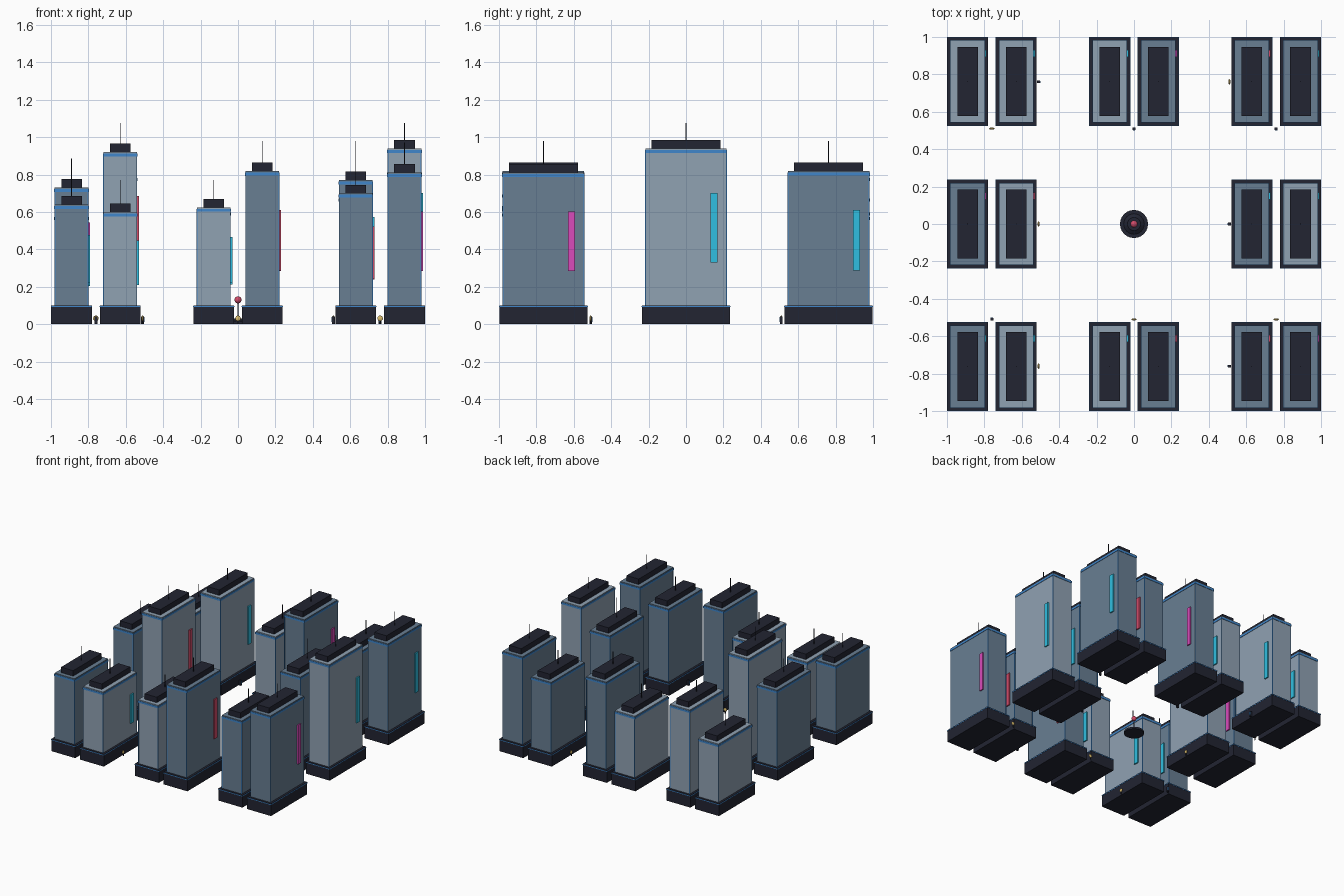
import bpy, math

if "Cube" in bpy.data.objects:
    bpy.data.objects.remove(bpy.data.objects["Cube"])

def mat(name, r, g, b):
    m = bpy.data.materials.new(name)
    m.diffuse_color = (r, g, b, 1)
    m.use_nodes = True
    m.node_tree.nodes["Principled BSDF"].inputs["Base Color"].default_value = m.diffuse_color
    return m

DARK = mat("dark", .016, .018, .032)
PALE = mat("pale_wall", .28, .36, .45)
SLATE = mat("slate_wall", .14, .21, .29)
BLUE = mat("blue_trim", .05, .24, .6)
GOLD = mat("gold", .7, .5, .15)
NEON = {"c": mat("cyan", .03, .52, .75), "m": mat("magenta", .7, .07, .5),
        "r": mat("red", .65, .07, .14)}

def finish(name, m):
    o = bpy.context.object
    o.name = name
    o.data.materials.append(m)
    return o

def box(name, x, y, z0, z1, w, d, m):
    bpy.ops.mesh.primitive_cube_add(size=1, location=(x, y, (z0 + z1) / 2))
    o = finish(name, m)
    o.scale = (w, d, z1 - z0)
    return o

def rod(name, x, y, z0, z1, r, m, n=8, r2=None):
    bpy.ops.mesh.primitive_cone_add(vertices=n, radius1=r, radius2=r if r2 is None else r2,
                                    depth=z1 - z0, location=(x, y, (z0 + z1) / 2))
    return finish(name, m)

def tower(x, y, h, wall, sign, tip):
    # podium with glowing upper edge
    box("podium", x, y, 0, .1, .217, .471, DARK)
    box("podium_trim", x, y, .091, .097, .22, .475, BLUE)
    # shaft, corner strips and crown band
    box("tower", x, y, .1, h, .18, .435, wall)
    for sx in (-1, 1):
        for sy in (-1, 1):
            box("corner_strip", x + sx * .0885, y + sy * .216, .1, h - .01, .005, .005, BLUE)
    box("crown_band", x, y, h - .024, h - .008, .186, .441, BLUE)
    # roof block and antenna
    box("roof_block", x, y, h, h + .045, .11, .37, DARK)
    rod("antenna", x, y, h + .045, tip, .0025, DARK, 6)
    # neon sign on the right wall
    box("neon_sign", x + .094, y + .15, h * .35, h * .745, .012, .038, NEON[sign])

# rows of towers: column x -> height, wall, sign colour, antenna tip
X = (-.89, -.63, -.13, .13, .63, .89)
P, S = PALE, SLATE
ROWS = {
    -.7625: [(.64, S, "c", .8), (.60, P, "c", .77), (.625, P, "c", .77),
             (.82, S, "r", .98), (.70, S, "r", .86), (.81, S, "m", .97)],
    0: [(.73, S, "m", .885), (.92, P, "r", 1.075), None, None,
        (.77, S, "c", .98), (.94, P, "c", 1.075)],
    .7625: [(.58, P, "c", .73), (.79, P, "c", .93), (.605, P, "c", .765),
            (.815, S, "m", .96), (.68, S, "r", .84), (.82, S, "c", .98)],
}
for y, row in ROWS.items():
    for x, t in zip(X, row):
        if t:
            tower(x, y, *t)

# street lamps: gold disc on a short stem, facing the street
def lamp(x, y, along_x):
    rod("lamp_stem", x, y, 0, .02, .004, DARK, 6)
    bpy.ops.mesh.primitive_uv_sphere_add(segments=12, ring_count=8, radius=.015,
                                         location=(x, y, .031))
    finish("lamp_disc", GOLD).scale = (1, .4, 1) if along_x else (.4, 1, 1)

for x, y, a in ((-.76, .51, 1), (0, -.51, 1), (.76, -.51, 1), (.51, .76, 0),
                (-.51, 0, 0), (-.51, -.76, 0)):
    lamp(x, y, a)

# street kiosks: dark box with a blue screen toward the street
for x, y in ((0, .51), (.76, .51), (-.76, -.51), (-.51, .76), (.51, 0), (.51, -.76)):
    box("kiosk", x, y, 0, .042, .017, .014, DARK)
    if abs(y) == .51:
        box("kiosk_screen", x, y - math.copysign(.008, y), .012, .038, .013, .003, BLUE)
    else:
        box("kiosk_screen", x - math.copysign(.0095, x), y, .012, .038, .003, .011, BLUE)

# central plaza: stepped round base, mast and red beacon
rod("plaza_base", 0, 0, 0, .016, .075, DARK, 24)
rod("plaza_step", 0, 0, .016, .03, .055, DARK, 24, .035)
rod("beacon_mast", 0, 0, .03, .12, .004, DARK, 8)
bpy.ops.mesh.primitive_uv_sphere_add(segments=20, ring_count=12, radius=.019, location=(0, 0, .13))
finish("beacon", NEON["r"])
bpy.ops.object.shade_smooth_by_angle()
